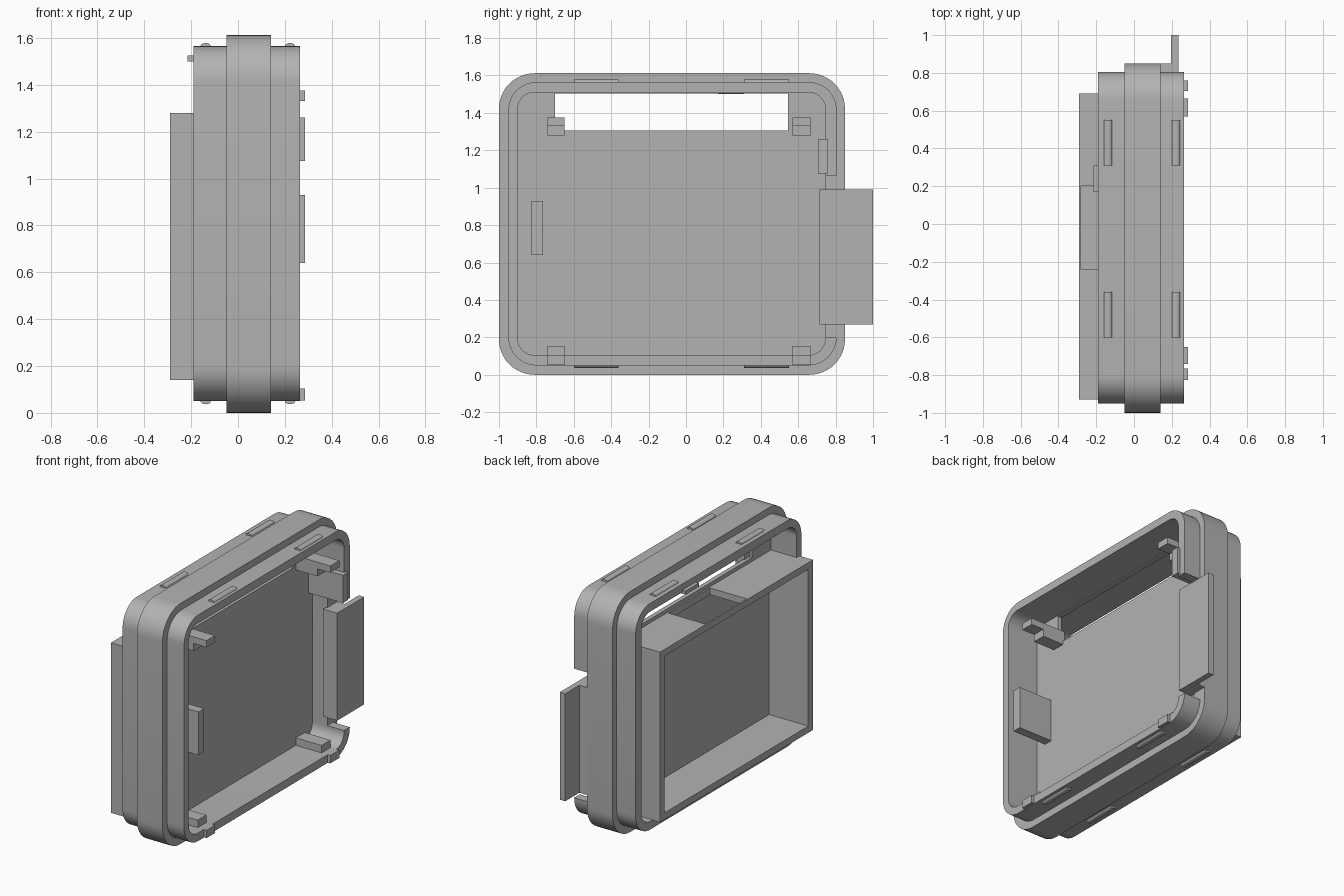
import bpy, bmesh, math

if "Cube" in bpy.data.objects:
    bpy.data.objects.remove(bpy.data.objects["Cube"], do_unlink=True)

grey = bpy.data.materials.new("plain grey")
grey.use_nodes = True
colour = (0.45, 0.45, 0.45, 1)
grey.diffuse_color = colour
grey.node_tree.nodes["Principled BSDF"].inputs["Base Color"].default_value = colour


def finish(name, bm, smooth=False):
    bmesh.ops.recalc_face_normals(bm, faces=bm.faces)
    mesh = bpy.data.meshes.new(name)
    bm.to_mesh(mesh)
    bm.free()
    mesh.materials.append(grey)
    ob = bpy.data.objects.new(name, mesh)
    bpy.context.collection.objects.link(ob)
    if smooth:
        shade(ob)
    return ob


def shade(ob):
    bpy.ops.object.select_all(action='DESELECT')
    ob.select_set(True)
    bpy.context.view_layer.objects.active = ob
    bpy.ops.object.shade_smooth_by_angle(angle=math.radians(30))


def box(name, x, y, z):
    bm = bmesh.new()
    bmesh.ops.create_cube(bm, size=1)
    for v in bm.verts:
        v.co = [(r[0] + r[1]) / 2 + c * (r[1] - r[0]) for r, c in zip((x, y, z), v.co)]
    return finish(name, bm)


def outline(y, z, radius, steps=12):
    # rounded rectangle in the side plane
    pts = []
    corners = ((y[1], z[1], -1, -1), (y[0], z[1], 1, -1), (y[0], z[0], 1, 1), (y[1], z[0], -1, 1))
    for k, (cy, cz, sy, sz) in enumerate(corners):
        for i in range(steps + 1):
            a = math.pi / 2 * (k + i / steps)
            pts.append((cy + radius * (sy + math.cos(a)), cz + radius * (sz + math.sin(a))))
    return pts


def frame(name, x, outer, inner):
    # closed band between two rounded outlines
    bm = bmesh.new()
    loops = [[bm.verts.new((px, *p)) for p in pts]
             for px, pts in ((x[0], outer), (x[1], outer), (x[1], inner), (x[0], inner))]
    n = len(outer)
    for k in range(4):
        a, b = loops[k], loops[(k + 1) % 4]
        for i in range(n):
            j = (i + 1) % n
            bm.faces.new((a[i], a[j], b[j], b[i]))
    return finish(name, bm, True)


def slab(name, x, pts):
    bm = bmesh.new()
    face = bm.faces.new([bm.verts.new((x[0], *p)) for p in pts])
    new = bmesh.ops.extrude_face_region(bm, geom=[face])["geom"]
    bmesh.ops.translate(bm, vec=(x[1] - x[0], 0, 0),
                        verts=[g for g in new if isinstance(g, bmesh.types.BMVert)])
    return finish(name, bm)


def cut(ob, x, y, z):
    cutter = box("cutter", x, y, z)
    cutter.hide_render = True
    mod = ob.modifiers.new("cut", 'BOOLEAN')
    mod.operation, mod.solver, mod.object = 'DIFFERENCE', 'EXACT', cutter
    bpy.context.view_layer.update()
    mesh = bpy.data.meshes.new_from_object(ob.evaluated_get(bpy.context.evaluated_depsgraph_get()))
    ob.modifiers.clear()
    ob.data = mesh
    bpy.data.objects.remove(cutter, do_unlink=True)


# Rounded shell: inner sleeve and the wider middle band
hole = outline((-0.90, 0.745), (0.105, 1.51), 0.09)
sleeve = frame("sleeve", (-0.19, 0.265), outline((-0.95, 0.805), (0.05, 1.565), 0.15), hole)
cut(sleeve, (0.14, 0.4), (0.6, 1), (0.2, 1.065))
shade(sleeve)
frame("middle_band", (-0.05, 0.14), outline((-1, 0.85), (0, 1.612), 0.19),
      outline((-0.93, 0.78), (0.075, 1.54), 0.12))

# Dividing plate with a long window at the top
plate = slab("dividing_plate", (0, 0.03), outline((-0.92, 0.765), (0.085, 1.53), 0.11))
cut(plate, (-0.1, 0.1), (-0.70, 0.545), (1.305, 1.505))

# Open tray on the rear side, with a slot in its top
tray = box("tray", (-0.29, 0.01), (-0.93, 0.69), (0.14, 1.28))
cut(tray, (-0.4, 0), (-0.88, 0.64), (0.185, 1.235))
cut(tray, (-0.28, -0.01), (-0.24, 0.20), (1.2, 1.4))
box("tray_catch", (-0.215, -0.17), (0.17, 0.31), (1.50, 1.525))

# Stepped posts in the corners
for side, y in (("front", (-0.74, -0.65)), ("back", (0.57, 0.665))):
    box(side + "_upper_post", (0.02, 0.285), y, (1.33, 1.375))
    box(side + "_upper_post_step", (0.02, 0.19), y, (1.28, 1.33))
    box(side + "_lower_post", (0.02, 0.22), y, (0.10, 0.155))
    box(side + "_lower_post_nub", (0.2, 0.285), y, (0.052, 0.105))

# Locating blocks and the side tab
box("front_block", (0.02, 0.285), (-0.825, -0.765), (0.64, 0.93))
box("back_block", (0.02, 0.285), (0.705, 0.76), (1.075, 1.26))
box("tab_base", (0.13, 0.235), (0.715, 0.85), (0.27, 0.99))
box("side_tab", (0.195, 0.235), (0.80, 1.0), (0.27, 0.99))

# Rounded snap ridges on the top and bottom
for z in (0.05, 1.565):
    for x in (-0.138, 0.222):
        for y in (-0.48, 0.43):
            bm = bmesh.new()
            bmesh.ops.create_cone(bm, cap_ends=True, segments=16, radius1=0.022, radius2=0.022, depth=0.24)
            for v in bm.verts:
                v.co = (x + v.co.x, y + v.co.z, z + v.co.y * 0.6)
            finish("snap_ridge", bm, True)
